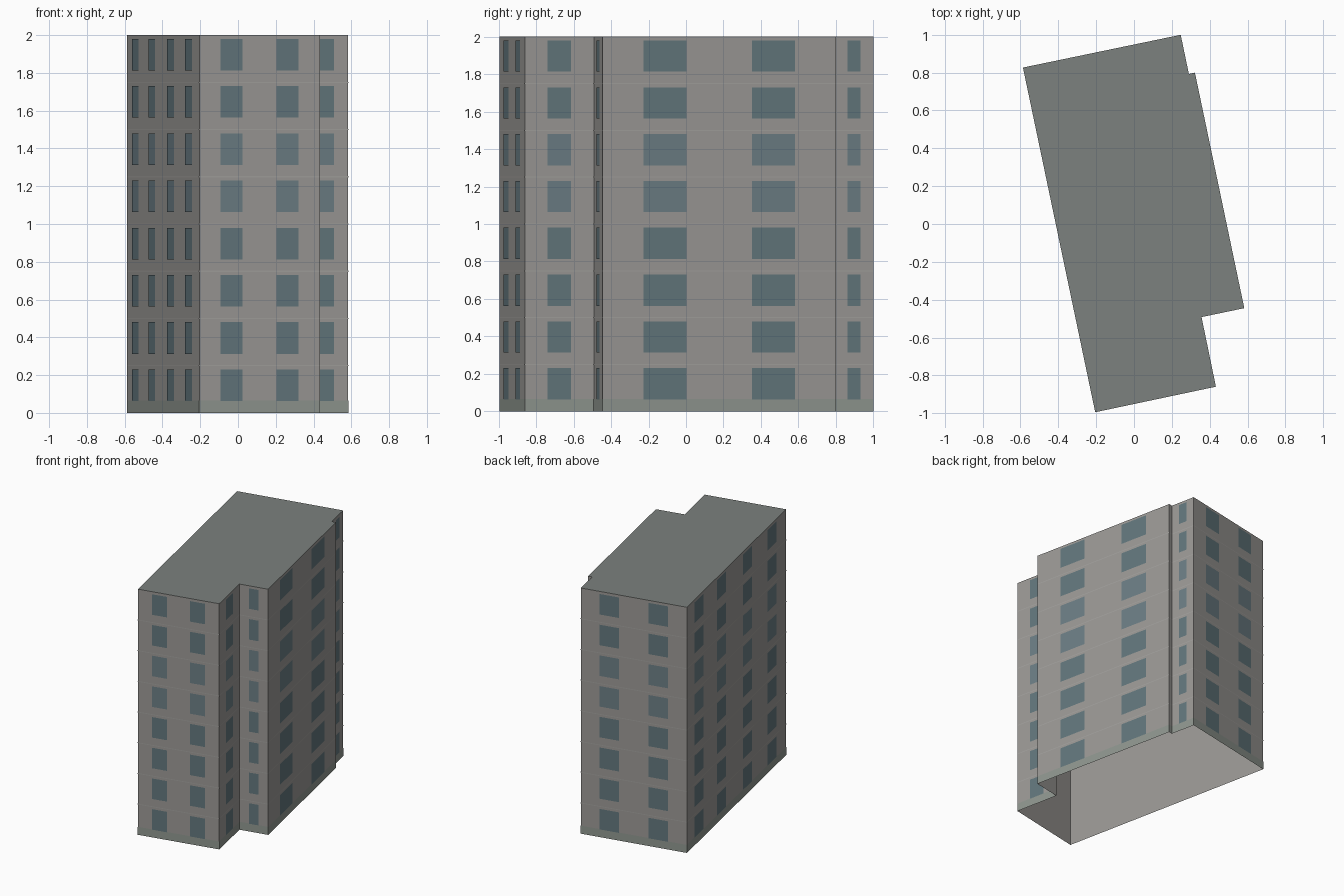
import bpy
from mathutils import Vector

if "Cube" in bpy.data.objects:
    bpy.data.objects.remove(bpy.data.objects["Cube"])

# Footprint, counter-clockwise from the front left corner
PLAN = [Vector(p) for p in [(-0.205, -0.995), (0.433, -0.86), (0.357, -0.492), (0.583, -0.445),
                            (0.322, 0.80), (0.29, 0.793), (0.247, 1.0), (-0.587, 0.827)]]
N = len(PLAN)
FLOORS, FLOOR_H, HEIGHT = 8, 0.25, 2.0

# Per wall: window centres and width, as fractions of the wall length
PAIR, SINGLE = ([0.267, 0.732], 0.185), ([0.5], 0.34)
WINDOWS = [PAIR, SINGLE, SINGLE, PAIR, ([], 0), SINGLE, PAIR,
           ([0.12, 0.345, 0.607, 0.855], 0.092)]


def material(name, rgb):
    m = bpy.data.materials.new(name)
    m.diffuse_color = (*rgb, 1)
    m.use_nodes = True
    m.node_tree.nodes["Principled BSDF"].inputs["Base Color"].default_value = m.diffuse_color
    return m


WALL = material("wall_grey", (0.33, 0.32, 0.305))
ROOF = material("roof_grey", (0.20, 0.22, 0.21))
BASE = material("plinth_grey", (0.28, 0.31, 0.28))
TRIM = material("trim_grey", (0.37, 0.36, 0.345))
GLASS = material("glass", (0.125, 0.185, 0.205))
GLASS_LIGHT = material("glass_light", (0.15, 0.21, 0.235))


def add(name, verts, faces, mats, indices=None):
    me = bpy.data.meshes.new(name)
    me.from_pydata(verts, [], faces)
    for m in mats:
        me.materials.append(m)
    if indices:
        me.polygons.foreach_set("material_index", indices)
    me.update()
    ob = bpy.data.objects.new(name, me)
    bpy.context.collection.objects.link(ob)
    return ob


def normal(i):
    d = (PLAN[(i + 1) % N] - PLAN[i]).normalized()
    return Vector((d.y, -d.x))


def outline(offset):
    # Footprint pushed outwards with mitred corners
    pts = []
    for i in range(N):
        a, b = normal(i - 1), normal(i)
        pts.append(PLAN[i] + (a + b) * offset / (1 + a.dot(b)))
    return pts


def ring(name, z0, z1, offset, mat):
    pts = outline(offset)
    verts = [(p.x, p.y, z) for z in (z0, z1) for p in pts]
    faces = [(i, (i + 1) % N, (i + 1) % N + N, i + N) for i in range(N)]
    return add(name, verts, faces, [mat])


# Outer walls (open underneath) and flat roof
ring("walls", 0, HEIGHT, 0, WALL)
add("roof", [(p.x, p.y, HEIGHT) for p in PLAN], [tuple(range(N))], [ROOF])

# Plinth and thin lines between the floors
ring("plinth", 0, 0.065, 0.001, BASE)
for k in range(1, FLOORS):
    ring(f"floor_line_{k}", k * FLOOR_H - 0.003, k * FLOOR_H + 0.003, 0.0015, TRIM)

# Window panes on every wall, repeated for each floor
for i, (centres, width) in enumerate(WINDOWS):
    if not centres:
        continue
    verts, faces, shades = [], [], []
    a, b = PLAN[i], PLAN[(i + 1) % N]
    for k in range(FLOORS):
        z0, z1 = k * FLOOR_H + 0.063, k * FLOOR_H + 0.23
        for c in centres:
            p, q = [a.lerp(b, c + s * width / 2) + normal(i) * 0.002 for s in (-1, 1)]
            n = len(verts)
            verts += [(p.x, p.y, z0), (q.x, q.y, z0), (q.x, q.y, z1), (p.x, p.y, z1)]
            faces.append((n, n + 1, n + 2, n + 3))
            shades.append(1 if k in (4, 5) else 0)
    add(f"windows_wall_{i + 1}", verts, faces, [GLASS, GLASS_LIGHT], shades)
